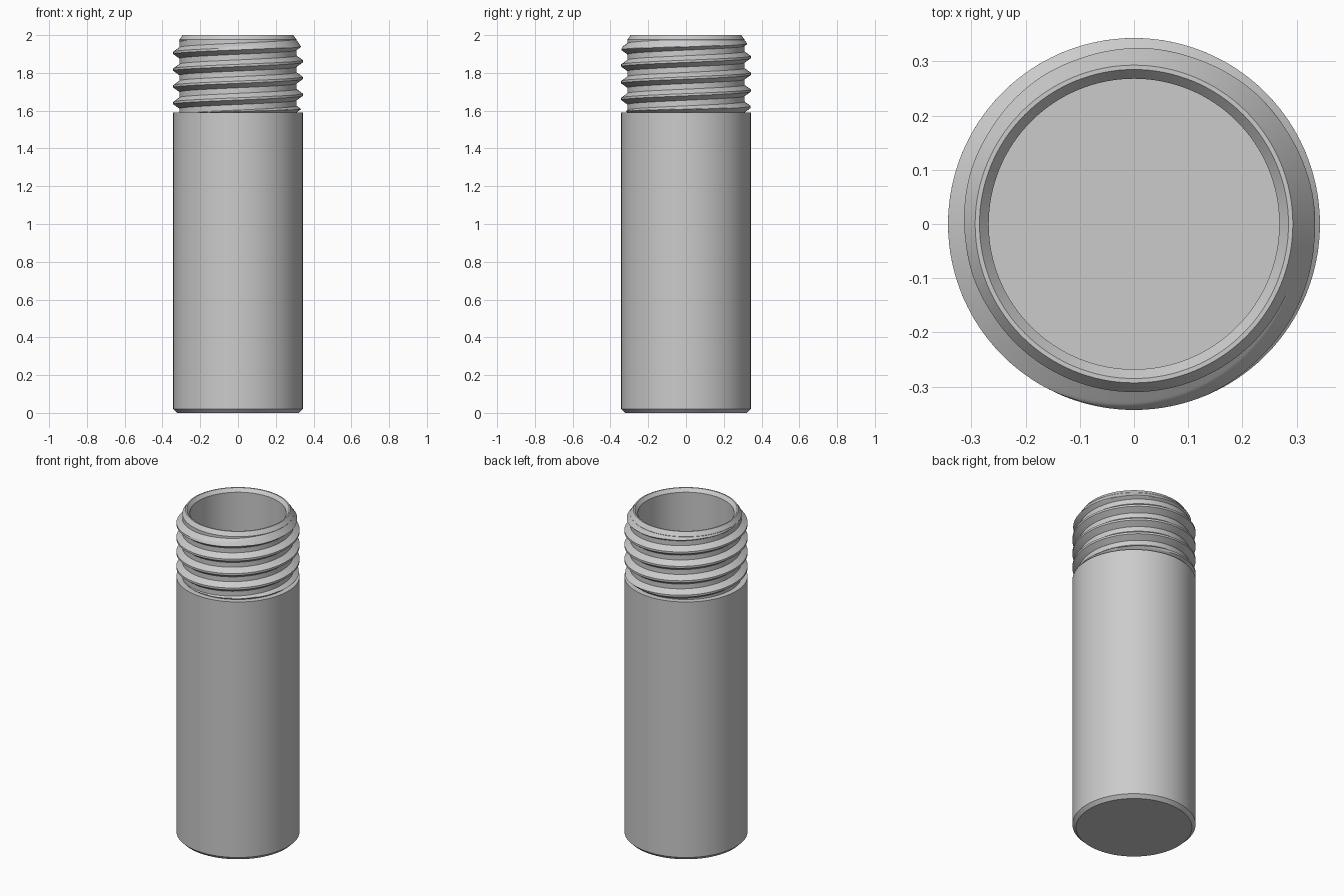
import bpy, bmesh, math

if "Cube" in bpy.data.objects:
    bpy.data.objects.remove(bpy.data.objects["Cube"], do_unlink=True)

R_BODY, R_NECK, R_BORE = 0.343, 0.31, 0.268
SHOULDER, TOP, FLOOR = 1.59, 2.0, 0.075
PITCH = 0.0885
SEGS = 128

grey = bpy.data.materials.new("plain grey")
grey.use_nodes = True
grey.diffuse_color = (0.6, 0.6, 0.6, 1)
grey.node_tree.nodes["Principled BSDF"].inputs["Base Color"].default_value = (0.6, 0.6, 0.6, 1)


def finish(name, bm):
    bmesh.ops.recalc_face_normals(bm, faces=bm.faces[:])
    mesh = bpy.data.meshes.new(name)
    bm.to_mesh(mesh)
    bm.free()
    obj = bpy.data.objects.new(name, mesh)
    mesh.materials.append(grey)
    bpy.context.collection.objects.link(obj)
    bpy.ops.object.select_all(action='DESELECT')
    obj.select_set(True)
    bpy.context.view_layer.objects.active = obj
    bpy.ops.object.shade_smooth_by_angle(angle=math.radians(20))
    return obj


# Hollow cylinder: underside, chamfer, wall, shoulder, neck, rim, bore and floor
profile = [(0, 0), (R_BODY - 0.02, 0), (R_BODY, 0.02), (R_BODY, SHOULDER),
           (R_NECK, SHOULDER), (R_NECK, TOP - 0.024), (0.293, TOP), (0.285, TOP),
           (R_BORE, TOP - 0.02), (R_BORE, FLOOR), (0, FLOOR)]
bm = bmesh.new()
verts = [bm.verts.new((r, 0, z)) for r, z in profile]
edges = [bm.edges.new(pair) for pair in zip(verts, verts[1:])]
bmesh.ops.spin(bm, geom=verts + edges, cent=(0, 0, 0), axis=(0, 0, 1),
               angle=math.tau, steps=SEGS, use_duplicate=False)
bmesh.ops.remove_doubles(bm, verts=bm.verts[:], dist=1e-5)
finish("tube_body", bm)


# Screw thread: a tapered ridge swept up the neck, trimmed by a cone at each end
def ridge_section(steps=8, base=0.031, crest=0.006):
    rise = [(-base + (base - crest) * i / steps,
             R_NECK - 0.002 + (R_BODY + 0.002 - R_NECK) * i / steps)
            for i in range(steps + 1)]
    return rise + [(-h, r) for h, r in reversed(rise)]


def trimmed(r, z):
    upper = 0.292 + 0.7 * (TOP - z)
    lower = R_NECK - 0.001 + 1.4 * (z - SHOULDER)
    return max(min(r, upper, lower), R_BORE + 0.012)


bm = bmesh.new()
first_turn, last_turn = -0.45, 4.62
steps = int((last_turn - first_turn) * SEGS)
previous = None
for i in range(steps + 1):
    turn = first_turn + i / SEGS
    angle = math.tau * turn
    centre = SHOULDER + 0.006 + PITCH * turn
    ring = []
    for h, r in ridge_section():
        z = min(max(centre + h, SHOULDER - 0.01), TOP - 0.004)
        r = trimmed(r, z)
        ring.append(bm.verts.new((r * math.cos(angle), r * math.sin(angle), z)))
    if previous:
        for a, b, c, d in zip(previous, previous[1:], ring[1:], ring):
            bm.faces.new((a, d, c, b))
    previous = ring
finish("screw_thread", bm)
